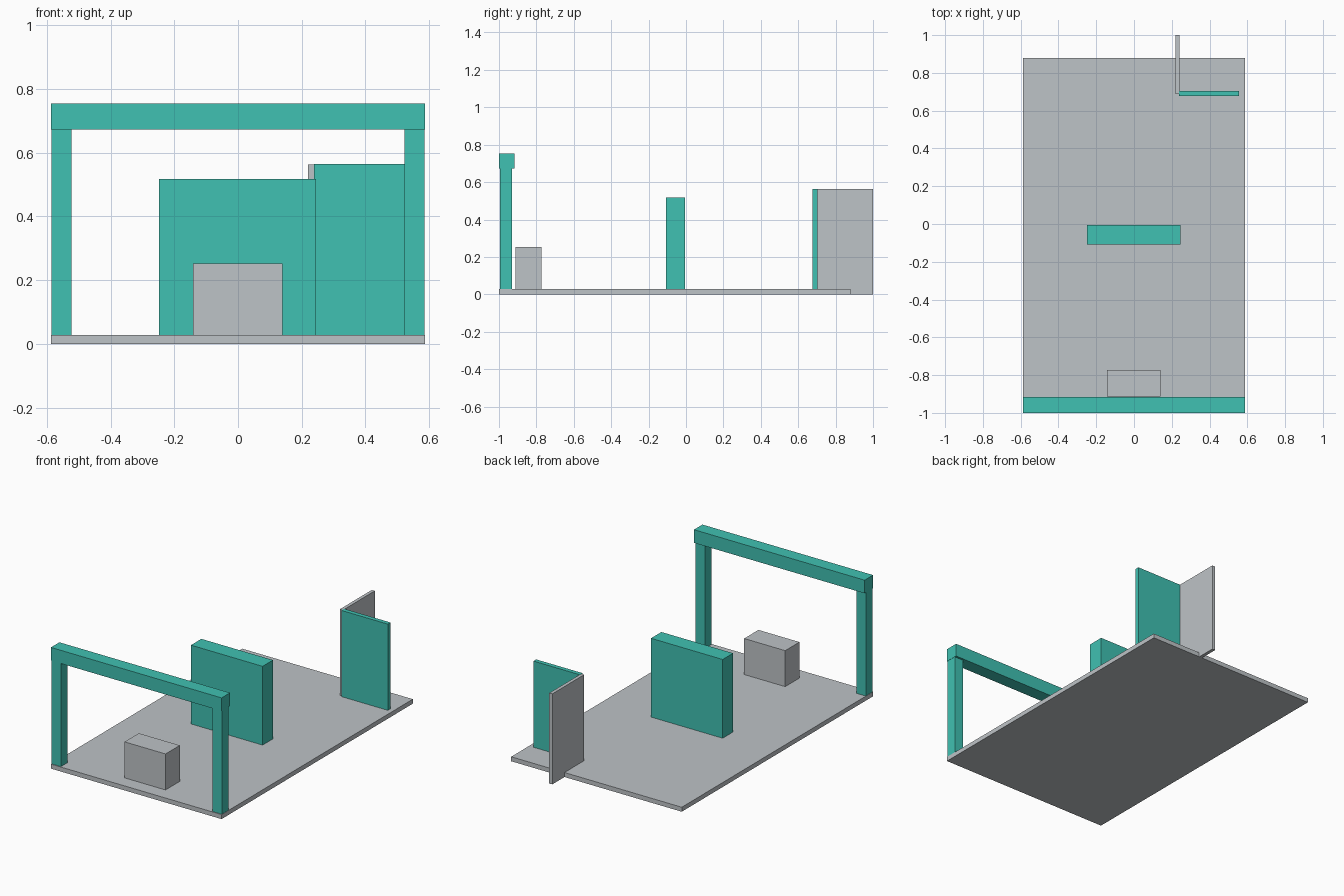
import bpy

if "Cube" in bpy.data.objects:
    bpy.data.objects.remove(bpy.data.objects["Cube"])


def material(name, color):
    m = bpy.data.materials.new(name)
    m.diffuse_color = (*color, 1.0)
    m.use_nodes = True
    m.node_tree.nodes["Principled BSDF"].inputs["Base Color"].default_value = m.diffuse_color
    return m


teal = material("teal", (0.051, 0.533, 0.445))
grey = material("light grey", (0.515, 0.546, 0.571))


def box(name, xs, ys, zs, mat):
    """Box spanning the given (min, max) ranges."""
    bpy.ops.mesh.primitive_cube_add(size=1)
    ob = bpy.context.object
    ob.name = name
    spans = (xs, ys, zs)
    ob.location = [(a + b) / 2 for a, b in spans]
    ob.scale = [b - a for a, b in spans]
    bpy.ops.object.transform_apply(location=True, rotation=False, scale=True)
    ob.data.materials.append(mat)
    return ob


W = 0.587   # half width of the floor
SINK = 0.002  # parts are embedded in the floor

# Floor slab
box("floor", (-W, W), (-1.0, 0.88), (0, 0.028), grey)

# Front gate: two posts and a crossbeam
for side, name in ((-1, "left_post"), (1, "right_post")):
    xs = sorted((side * (W - 0.001), side * 0.522))
    box(name, xs, (-0.995, -0.93), (SINK, 0.673), teal)
box("crossbeam", (-W, W), (-1.0, -0.917), (0.672, 0.754), teal)

# Low block behind the gate
box("low_block", (-0.142, 0.14), (-0.912, -0.772), (SINK, 0.252), grey)

# Thick panel in the middle
box("middle_panel", (-0.248, 0.245), (-0.108, -0.006), (SINK, 0.518), teal)

# Rear corner: thin teal panel and a grey wing overhanging the floor
box("rear_panel", (0.238, 0.557), (0.677, 0.704), (SINK, 0.564), teal)
box("rear_wing", (0.22, 0.241), (0.687, 1.0), (0, 0.563), grey)
